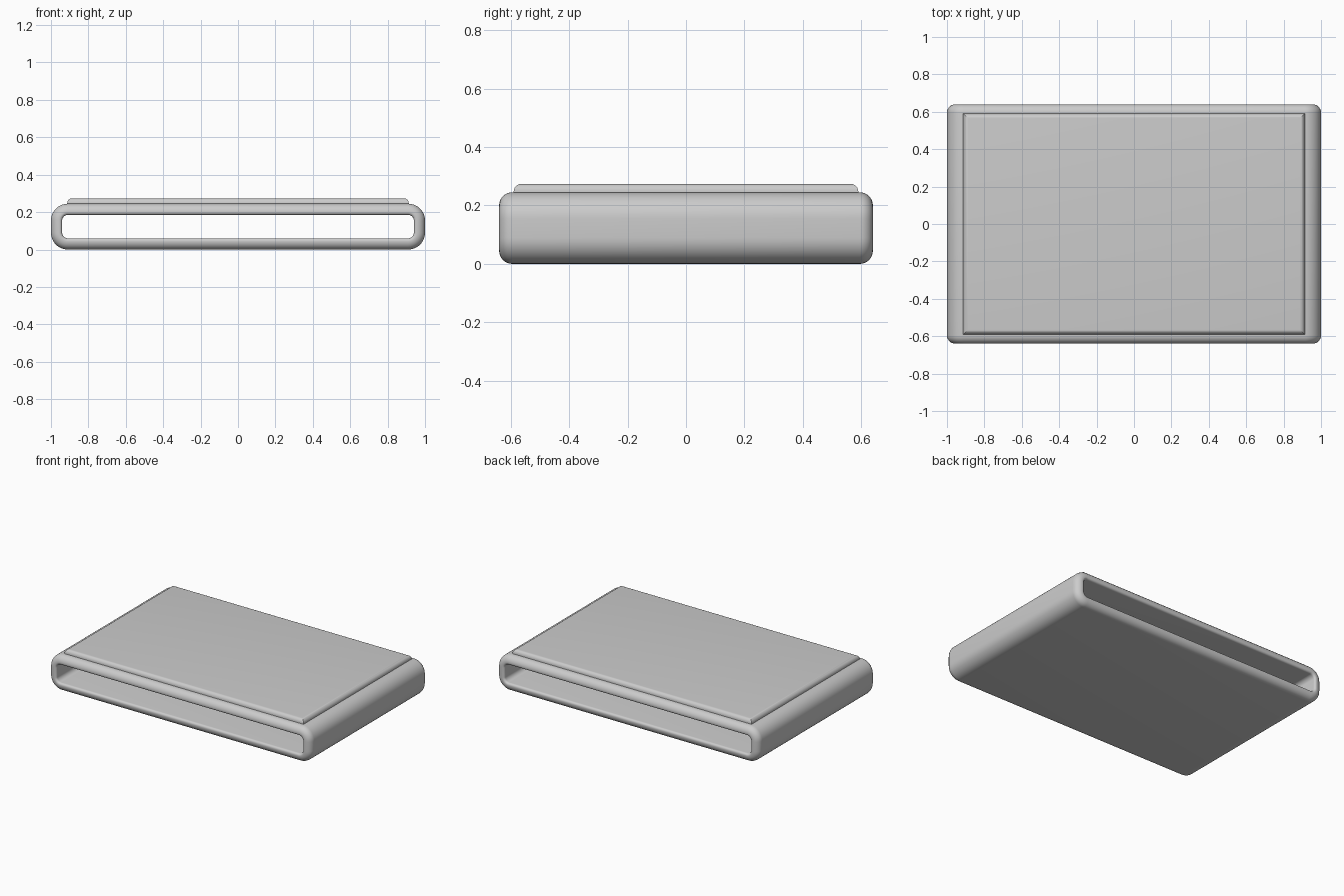
import bpy, bmesh
from math import sin, cos, pi

if "Cube" in bpy.data.objects:
    bpy.data.objects.remove(bpy.data.objects["Cube"])

HX, HY, H, R = 1.0, 0.64, 0.245, 0.09   # half width, half depth, height, corner radius
OUT, INN = 0.045, 0.015                 # lip rounding outside and inside the wall
SEG = 10


def finish(name, bm):
    bmesh.ops.recalc_face_normals(bm, faces=bm.faces)
    me = bpy.data.meshes.new(name)
    bm.to_mesh(me)
    bm.free()
    ob = bpy.data.objects.new(name, me)
    bpy.context.collection.objects.link(ob)
    bpy.ops.object.select_all(action='DESELECT')
    ob.select_set(True)
    bpy.context.view_layer.objects.active = ob
    bpy.ops.object.shade_smooth_by_angle(angle=pi / 6)
    return ob


def ring(bm, inset, y):
    """Rounded rectangle in the xz plane, inset from the outer shell."""
    r = R - inset
    verts = []
    for q, (sx, sz) in enumerate([(1, 1), (-1, 1), (-1, -1), (1, -1)]):
        for i in range(SEG + 1):
            a = (q + i / SEG) * pi / 2
            x = sx * (HX - R) + r * cos(a)
            z = H / 2 + sz * (H / 2 - R) + r * sin(a)
            verts.append(bm.verts.new((x, y, z)))
    return verts


# Open sleeve: wall section with rounded lips, swept around the rounded rectangle
half = []
for i in range(9):
    a = i / 8 * pi / 2
    half.append((OUT * (1 - cos(a)), -HY + OUT * (1 - sin(a))))
for i in range(1, 6):
    a = i / 5 * pi / 2
    half.append((OUT + INN * sin(a), -HY + INN * (1 - cos(a))))
section = half + [(o, -y) for o, y in reversed(half)]

bm = bmesh.new()
rings = [ring(bm, o, y) for o, y in section]
for k, a in enumerate(rings):
    b = rings[(k + 1) % len(rings)]
    for i in range(len(a)):
        j = (i + 1) % len(a)
        bm.faces.new((a[i], a[j], b[j], b[i]))
finish("sleeve_body", bm)

# Raised top panel with rounded upper edges
bm = bmesh.new()
bmesh.ops.create_cube(bm, size=1)
z0, z1 = 0.23, 0.274
for v in bm.verts:
    v.co = (v.co.x * 1.826, v.co.y * 1.18, z1 if v.co.z > 0 else z0)
top = [e for e in bm.edges if all(v.co.z > 0.25 for v in e.verts)]
bmesh.ops.bevel(bm, geom=top, offset=0.026, segments=6, profile=0.5, affect='EDGES')
finish("top_panel", bm)
